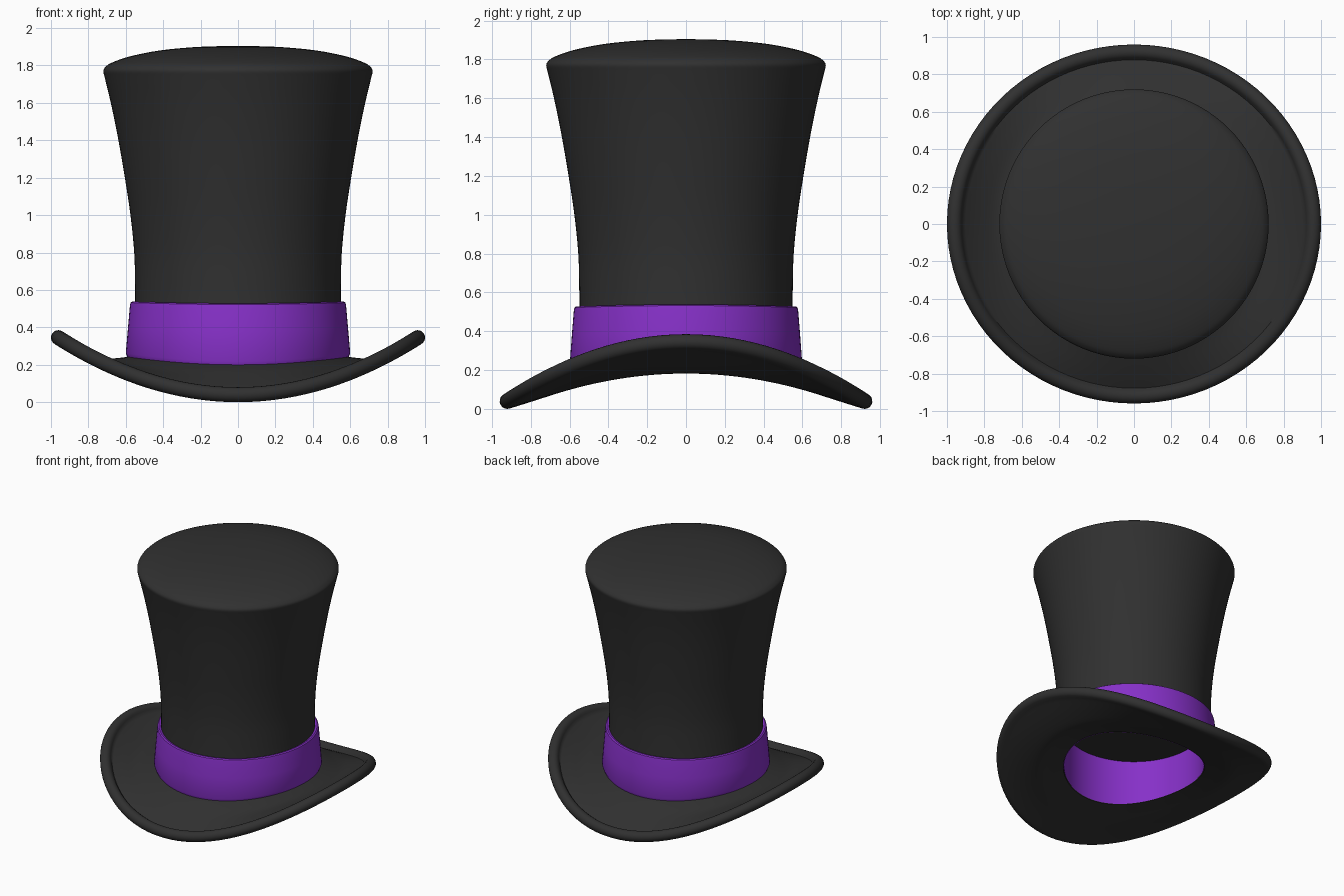
import bpy, bmesh, math

if "Cube" in bpy.data.objects:
    bpy.data.objects.remove(bpy.data.objects["Cube"])

SEG = 96


def material(name, rgb):
    m = bpy.data.materials.new(name)
    m.diffuse_color = (*rgb, 1.0)
    m.use_nodes = True
    m.node_tree.nodes["Principled BSDF"].inputs["Base Color"].default_value = m.diffuse_color
    return m


BLACK = material("black felt", (0.03, 0.03, 0.03))
PURPLE = material("purple ribbon", (0.24, 0.03, 0.58))


def smooth_profile(pts, steps=4):
    """Catmull-Rom refinement of an open list of equal-length tuples."""
    out = []
    for i in range(len(pts) - 1):
        p0, p1 = pts[max(i - 1, 0)], pts[i]
        p2, p3 = pts[i + 1], pts[min(i + 2, len(pts) - 1)]
        for k in range(steps):
            t = k / steps
            out.append(tuple(
                0.5 * (2 * b + (c - a) * t + (2 * a - 5 * b + 4 * c - d) * t * t
                       + (3 * b - a - 3 * c + d) * t ** 3)
                for a, b, c, d in zip(p0, p1, p2, p3)))
    return out + [pts[-1]]


def loft(name, side, front, mat, closed, angle=40):
    """Revolve a (radius, z) profile that blends from side (x) to front (y)."""
    bm = bmesh.new()
    rings = []
    for (rx, zx), (ry, zy) in zip(side, front):
        ring = []
        for i in range(SEG):
            a = 2 * math.pi * i / SEG
            c, s = math.cos(a), math.sin(a)
            ring.append(bm.verts.new((rx * c, ry * s, zx * c * c + zy * s * s)))
        rings.append(ring)
    pairs = list(zip(rings, rings[1:]))
    if closed:
        pairs.append((rings[-1], rings[0]))
    else:
        bm.faces.new(rings[0])
        bm.faces.new(rings[-1])
    for lo, hi in pairs:
        for i in range(SEG):
            j = (i + 1) % SEG
            bm.faces.new((lo[i], lo[j], hi[j], hi[i]))
    bmesh.ops.recalc_face_normals(bm, faces=bm.faces)
    me = bpy.data.meshes.new(name)
    bm.to_mesh(me)
    bm.free()
    me.materials.append(mat)
    ob = bpy.data.objects.new(name, me)
    bpy.context.collection.objects.link(ob)
    bpy.ops.object.select_all(action='DESELECT')
    ob.select_set(True)
    bpy.context.view_layer.objects.active = ob
    bpy.ops.object.shade_smooth_by_angle(angle=math.radians(angle))
    return ob


# Crown: flared wall, rounded top edge and shallow dome
wall = smooth_profile([(0.55, 0.5), (0.55, 0.62), (0.555, 0.8), (0.575, 1.0),
                       (0.605, 1.2), (0.643, 1.42), (0.68, 1.6), (0.715, 1.745)])
dome = smooth_profile([(0.715, 1.745), (0.72, 1.772), (0.708, 1.793), (0.675, 1.815),
                       (0.58, 1.848), (0.42, 1.88), (0.22, 1.899), (0.01, 1.905)])
crown = wall + dome[1:]
loft("crown", crown, crown, BLACK, closed=False)

# Brim: saddle-shaped plate with a rolled bead along its edge
def bead(cx, cz, start, end, n=12):
    return [(cx + 0.04 * math.cos(math.radians(start + (end - start) * k / n)),
             cz + 0.04 * math.sin(math.radians(start + (end - start) * k / n)))
            for k in range(n + 1)]


side_low = smooth_profile([(0.505, 0.2), (0.6, 0.19), (0.7, 0.185), (0.83, 0.235), (0.955, 0.302)])
front_low = smooth_profile([(0.505, 0.128), (0.6, 0.1), (0.7, 0.068), (0.8, 0.036), (0.905, 0.003)])
side_top = smooth_profile([(0.913, 0.338), (0.84, 0.288), (0.74, 0.238), (0.65, 0.235), (0.505, 0.255)])
front_top = smooth_profile([(0.878, 0.052), (0.82, 0.086), (0.73, 0.135), (0.64, 0.18), (0.505, 0.235)])
side = side_low + bead(0.96, 0.345, -60, 165) + side_top
front = front_low + bead(0.92, 0.04, -90, 155) + front_top
loft("brim", side, front, BLACK, closed=True)

# Ribbon band: outer sleeve plus the lining visible through the hole
band_side = [(0.5, 0.2), (0.5, 0.505), (0.545, 0.53), (0.566, 0.538),
             (0.575, 0.532), (0.578, 0.515), (0.588, 0.4), (0.6, 0.262), (0.592, 0.242), (0.52, 0.23)]
band_front = [(0.5, 0.13), (0.5, 0.505), (0.545, 0.522), (0.566, 0.528),
              (0.575, 0.522), (0.578, 0.505), (0.588, 0.38), (0.6, 0.218), (0.592, 0.198), (0.52, 0.19)]
loft("ribbon_band", band_side, band_front, PURPLE, closed=True)
